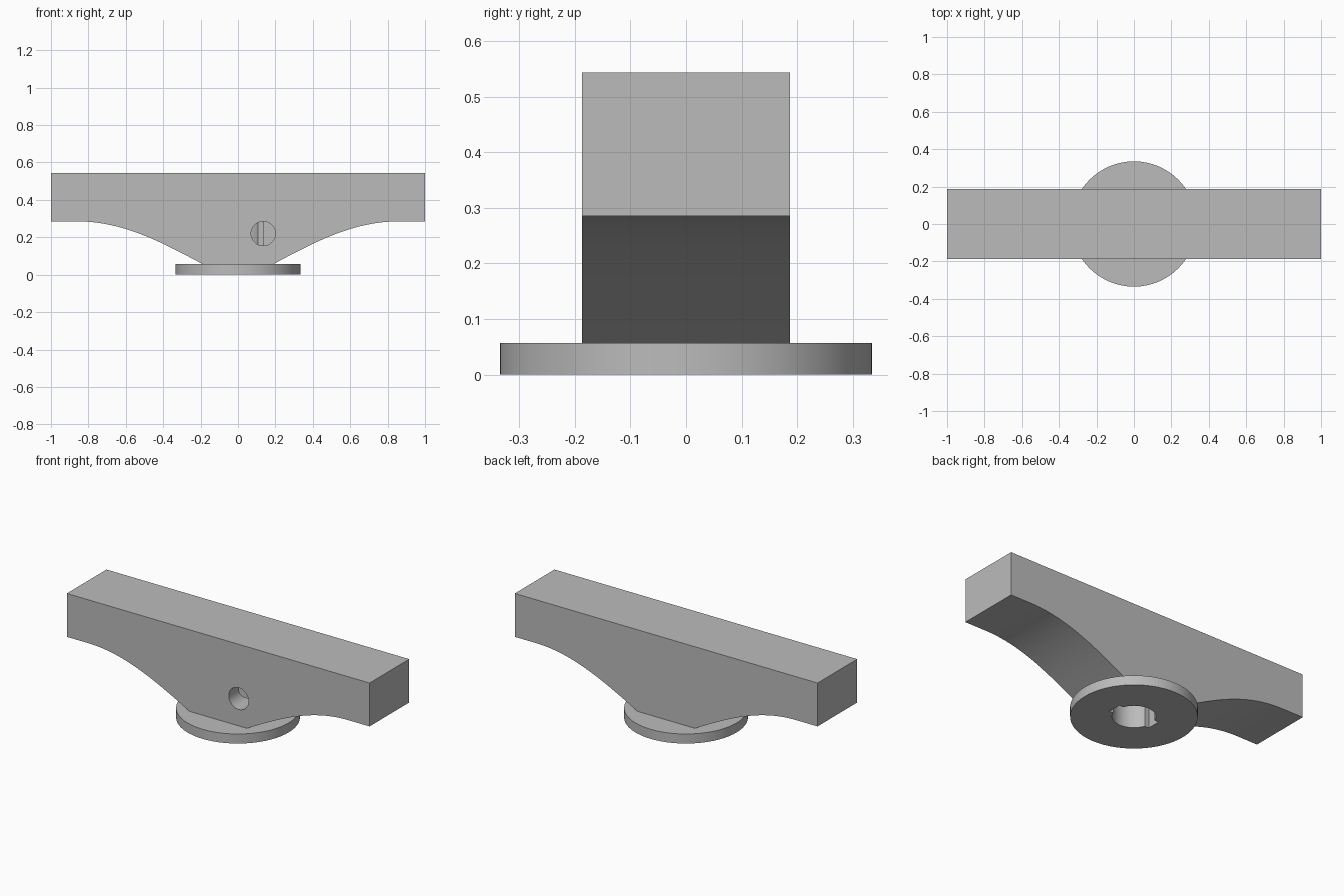
import bpy, bmesh, math
from mathutils import Vector
from mathutils.geometry import interpolate_bezier

cube = bpy.data.objects.get("Cube")
if cube:
    bpy.data.objects.remove(cube, do_unlink=True)

grey = bpy.data.materials.new("plain grey")
grey.use_nodes = True
grey.diffuse_color = (0.5, 0.5, 0.5, 1)
grey.node_tree.nodes["Principled BSDF"].inputs["Base Color"].default_value = (0.5, 0.5, 0.5, 1)

DEPTH = 0.187   # half thickness of the handle
BASE = 0.057    # top of the round flange


def cylinder(name, radius, length, location, rotation=(0, 0, 0)):
    bpy.ops.mesh.primitive_cylinder_add(vertices=64, radius=radius, depth=length,
                                        location=location, rotation=rotation)
    obj = bpy.context.object
    obj.name = name
    obj.data.materials.append(grey)
    return obj


def cut(target, cutter):
    mod = target.modifiers.new(cutter.name, 'BOOLEAN')
    mod.operation = 'DIFFERENCE'
    mod.solver = 'EXACT'
    mod.object = cutter
    bpy.context.view_layer.objects.active = target
    bpy.ops.object.modifier_apply(modifier=mod.name)


def smooth(obj):
    bpy.ops.object.select_all(action='DESELECT')
    obj.select_set(True)
    bpy.context.view_layer.objects.active = obj
    bpy.ops.object.shade_smooth_by_angle(angle=math.radians(25))


# Handle: mirrored winged profile extruded through its thickness
curve = interpolate_bezier(Vector((0.19, BASE, 0)), Vector((0.42, 0.18, 0)),
                           Vector((0.62, 0.285, 0)), Vector((0.86, 0.285, 0)), 24)
right = [(p.x, p.y) for p in curve] + [(1, 0.285), (1, 0.544)]
outline = right + [(-x, z) for x, z in reversed(right)]
bm = bmesh.new()
face = bm.faces.new([bm.verts.new((x, -DEPTH, z)) for x, z in outline])
extruded = bmesh.ops.extrude_face_region(bm, geom=[face])["geom"]
bmesh.ops.translate(bm, vec=(0, 2 * DEPTH, 0),
                    verts=[v for v in extruded if isinstance(v, bmesh.types.BMVert)])
bmesh.ops.recalc_face_normals(bm, faces=bm.faces)
mesh = bpy.data.meshes.new("handle")
bm.to_mesh(mesh)
bm.free()
mesh.materials.append(grey)
handle = bpy.data.objects.new("handle", mesh)
bpy.context.collection.objects.link(handle)

# Round flange under the handle
flange = cylinder("flange", 0.335, BASE, (0, 0, BASE / 2))

# Spindle bore with two key slots, and a blind screw hole in the front
bore = cylinder("bore_cutter", 0.115, 0.7, (0, 0, -0.05))
bpy.ops.mesh.primitive_cube_add(size=1, location=(0, 0, -0.05))
slot = bpy.context.object
slot.name = "slot_cutter"
slot.scale = (0.27, 0.08, 0.69)
slot.data.materials.append(grey)
screw = cylinder("screw_cutter", 0.065, 0.3, (0.135, -0.15, 0.22), (math.pi / 2, 0, 0))

for target in (handle, flange):
    cut(target, bore)
    cut(target, slot)
cut(handle, screw)
for cutter in (bore, slot, screw):
    bpy.data.objects.remove(cutter, do_unlink=True)
for part in (handle, flange):
    smooth(part)
